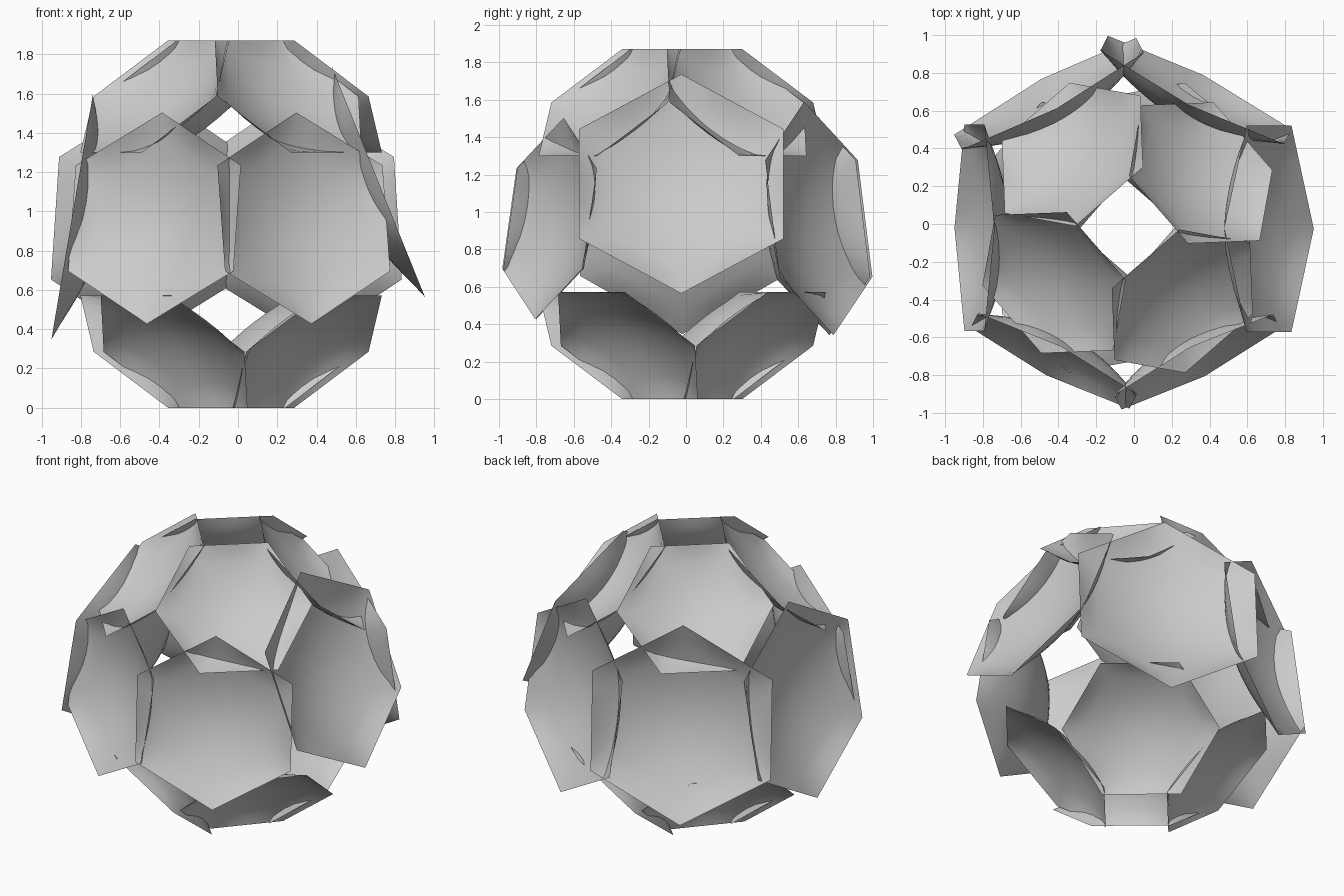
import bpy, bmesh, math
from mathutils import Vector

if "Cube" in bpy.data.objects:
    bpy.data.objects.remove(bpy.data.objects["Cube"])

SEG = 6      # divisions along each hexagon side
RINGS = 8    # rings from centre to rim
DISH = 0.27  # dish depth relative to panel radius


def panel(name, centre, az, tilt, radius, point_up, flip=False):
    """Smooth hexagonal dish with a flat straight-sided rim, hollow side outwards."""
    a, e = math.radians(az), math.radians(tilt)
    n = Vector((math.cos(a) * math.cos(e), math.sin(a) * math.cos(e), math.sin(e)))
    t = Vector((-math.sin(a), math.cos(a), 0))
    u = n.cross(t)
    start = math.pi / 2 if point_up else math.pi / 3

    def direction(ang):
        return t * math.cos(ang) + u * math.sin(ang)

    corners = [direction(start + k * math.pi / 3) * radius for k in range(6)]
    rim = [corners[k].lerp(corners[(k + 1) % 6], j / SEG)
           for k in range(6) for j in range(SEG)]
    sides = [direction(start + math.pi / 6 + k * math.pi / 3) for k in range(3)]
    apothem = radius * math.cos(math.pi / 6)

    def place(p):
        f = 1.0
        for s in sides:
            f *= max(0.0, 1 - (p.dot(s) / apothem) ** 2)
        q = Vector(centre) + p - n * DISH * radius * f ** 0.6
        # lower cap is the upper cap turned half a turn about the x direction
        return Vector((q.x, -0.04 - q.y, 1.87 - q.z)) if flip else q

    bm = bmesh.new()
    mid = bm.verts.new(place(Vector()))
    prev = None
    count = len(rim)
    for r in range(1, RINGS + 1):
        ring = [bm.verts.new(place(p * (r / RINGS))) for p in rim]
        for i in range(count):
            j = (i + 1) % count
            if prev is None:
                bm.faces.new((mid, ring[i], ring[j]))
            else:
                bm.faces.new((prev[i], ring[i], ring[j], prev[j]))
        prev = ring
    for f in bm.faces:
        f.smooth = True
    me = bpy.data.meshes.new(name)
    bm.to_mesh(me)
    bm.free()
    bpy.context.collection.objects.link(bpy.data.objects.new(name, me))


# upper and lower caps: four small panels each, in a slight pinwheel round a square hole
for k in range(4):
    a = math.radians(36.8 + 90 * k)
    c = (-0.035 + 0.485 * math.cos(a), -0.02 + 0.485 * math.sin(a), 1.585)
    panel(f"upper_panel_{k + 1}", c, 41 + 90 * k, 46, 0.475, False)
    panel(f"lower_panel_{k + 1}", c, 41 + 90 * k, 46, 0.475, False, flip=True)

# middle belt: six larger panels standing on a corner
panel("right_panel", (0.715, -0.025, 1.15), 0, 22, 0.632, True)
panel("left_panel", (-0.845, -0.02, 0.97), 180, 9.6, 0.632, True)
panel("front_right_panel", (0.335, -0.73, 0.965), -63, 9, 0.545, True)
panel("front_left_panel", (-0.425, -0.725, 0.965), 243, 9, 0.545, True)
panel("back_right_panel", (0.328, 0.71, 0.965), 63, 8, 0.63, True)
panel("back_left_panel", (-0.45, 0.69, 0.965), 118, 8, 0.63, True)
